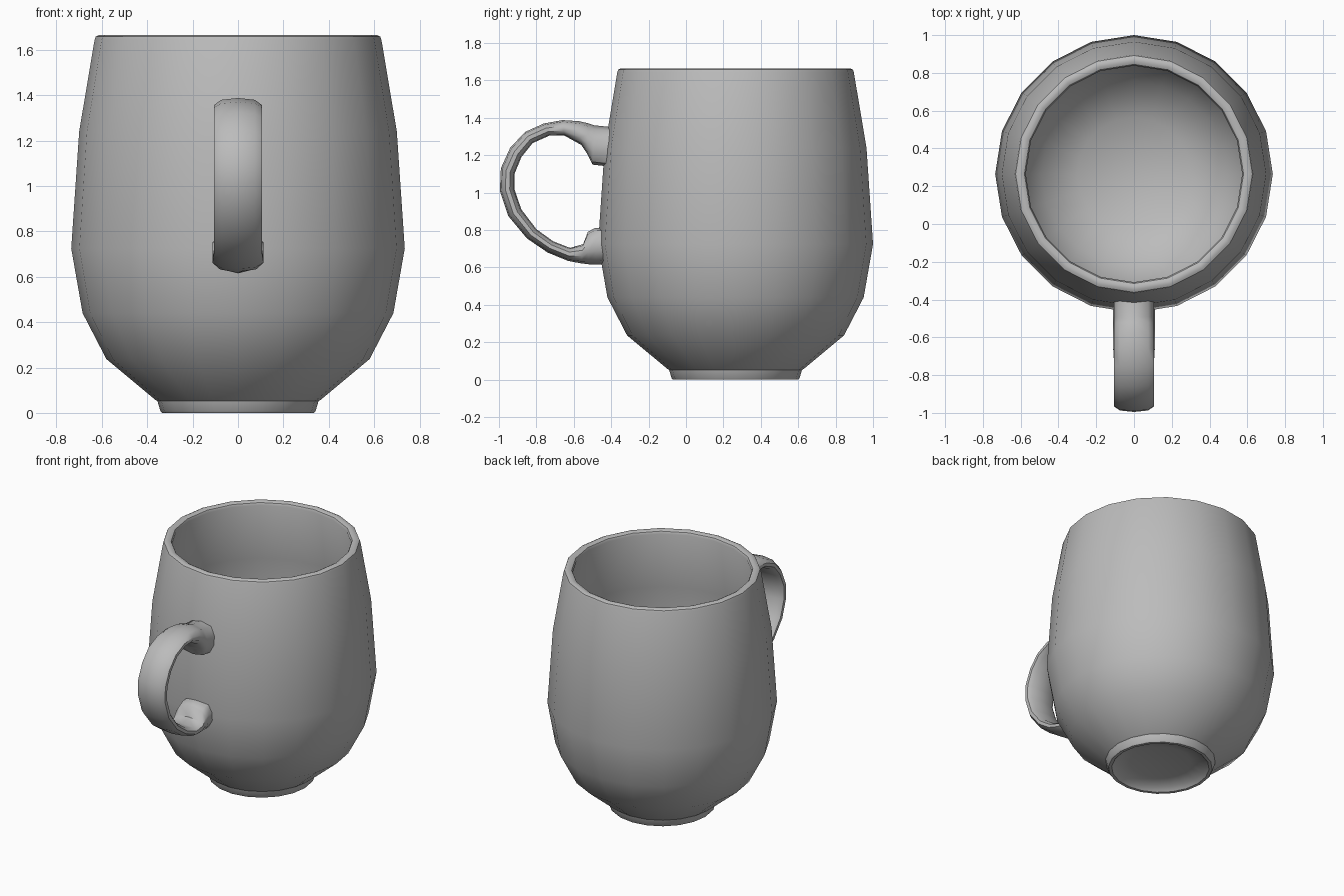
import bpy, bmesh, math
from mathutils import Vector

cube = bpy.data.objects.get("Cube")
if cube:
    bpy.data.objects.remove(cube, do_unlink=True)

SIDES = 20
CENTRE_Y = 0.265

glaze = bpy.data.materials.new("grey glaze")
glaze.use_nodes = True
grey = (0.5, 0.5, 0.5, 1)
glaze.diffuse_color = grey
glaze.node_tree.nodes["Principled BSDF"].inputs["Base Color"].default_value = grey


def finish(bm, name, angle):
    """Turn the bmesh into a smooth-shaded object."""
    bmesh.ops.remove_doubles(bm, verts=bm.verts, dist=0.0005)
    bmesh.ops.recalc_face_normals(bm, faces=bm.faces)
    mesh = bpy.data.meshes.new(name)
    bm.to_mesh(mesh)
    bm.free()
    mesh.materials.append(glaze)
    obj = bpy.data.objects.new(name, mesh)
    bpy.context.collection.objects.link(obj)
    bpy.ops.object.select_all(action='DESELECT')
    obj.select_set(True)
    bpy.context.view_layer.objects.active = obj
    bpy.ops.object.shade_smooth_by_angle(angle=math.radians(angle))
    return obj


# Mug body: one closed section (radius, height) from underside to inner floor
profile = [
    (0, 0.05), (0.2, 0.042), (0.29, 0.025), (0.315, 0.0),        # hollow underside
    (0.335, 0.0), (0.342, 0.008), (0.355, 0.052),                # foot ring
    (0.365, 0.058), (0.58, 0.237), (0.685, 0.44), (0.735, 0.725),  # belly
    (0.70, 1.24), (0.632, 1.645), (0.627, 1.658), (0.613, 1.665),  # outer lip
    (0.595, 1.665), (0.58, 1.658), (0.573, 1.642),               # inner lip
    (0.635, 1.24), (0.665, 0.73), (0.61, 0.48),                  # inner wall
    (0.49, 0.26), (0.3, 0.15), (0, 0.11),                        # inner floor
]
bm = bmesh.new()
verts = [bm.verts.new((r, CENTRE_Y, z)) for r, z in profile]
edges = [bm.edges.new(pair) for pair in zip(verts, verts[1:])]
bmesh.ops.spin(bm, geom=verts + edges, cent=(0, CENTRE_Y, 0), axis=(0, 0, 1),
               angle=math.tau, steps=SIDES)
finish(bm, "mug_body", 35)

# Handle: outer and inner (y, z) points at each station, top root to bottom root
stations = [
    ((-0.39, 1.35), (-0.41, 1.14)), ((-0.49, 1.36), (-0.50, 1.15)),
    ((-0.52, 1.37), (-0.53, 1.21)), ((-0.57, 1.382), (-0.56, 1.255)),
    ((-0.66, 1.388), (-0.65, 1.305)), ((-0.76, 1.37), (-0.73, 1.305)),
    ((-0.86, 1.325), (-0.82, 1.265)), ((-0.94, 1.24), (-0.88, 1.19)),
    ((-0.99, 1.13), (-0.917, 1.10)), ((-0.995, 1.01), (-0.918, 1.02)),
    ((-0.95, 0.875), (-0.88, 0.91)), ((-0.85, 0.755), (-0.80, 0.805)),
    ((-0.74, 0.68), (-0.71, 0.74)), ((-0.63, 0.635), (-0.62, 0.705)),
    ((-0.56, 0.622), (-0.55, 0.725)), ((-0.52, 0.617), (-0.525, 0.79)),
    ((-0.48, 0.615), (-0.49, 0.81)), ((-0.39, 0.62), (-0.42, 0.81)),
]
# Half section: side offset and depth from outer to inner skin
half = [(0, 0), (0.075, 0.1), (0.106, 0.38), (0.106, 0.68), (0.08, 0.93), (0, 1)]
section = half + [(-x, t) for x, t in half[-2:0:-1]]

bm = bmesh.new()
rings = []
for outer, inner in stations:
    a, b = Vector((0, *outer)), Vector((0, *inner))
    flare = 1.06 if outer[1] < 0.65 else 1.0
    rings.append([bm.verts.new(a.lerp(b, t) + Vector((x * flare, 0, 0)))
                  for x, t in section])
n = len(section)
for r0, r1 in zip(rings, rings[1:]):
    for i in range(n):
        j = (i + 1) % n
        bm.faces.new((r0[i], r0[j], r1[j], r1[i]))
bm.faces.new(rings[0])
bm.faces.new(rings[-1])
finish(bm, "handle", 50)
